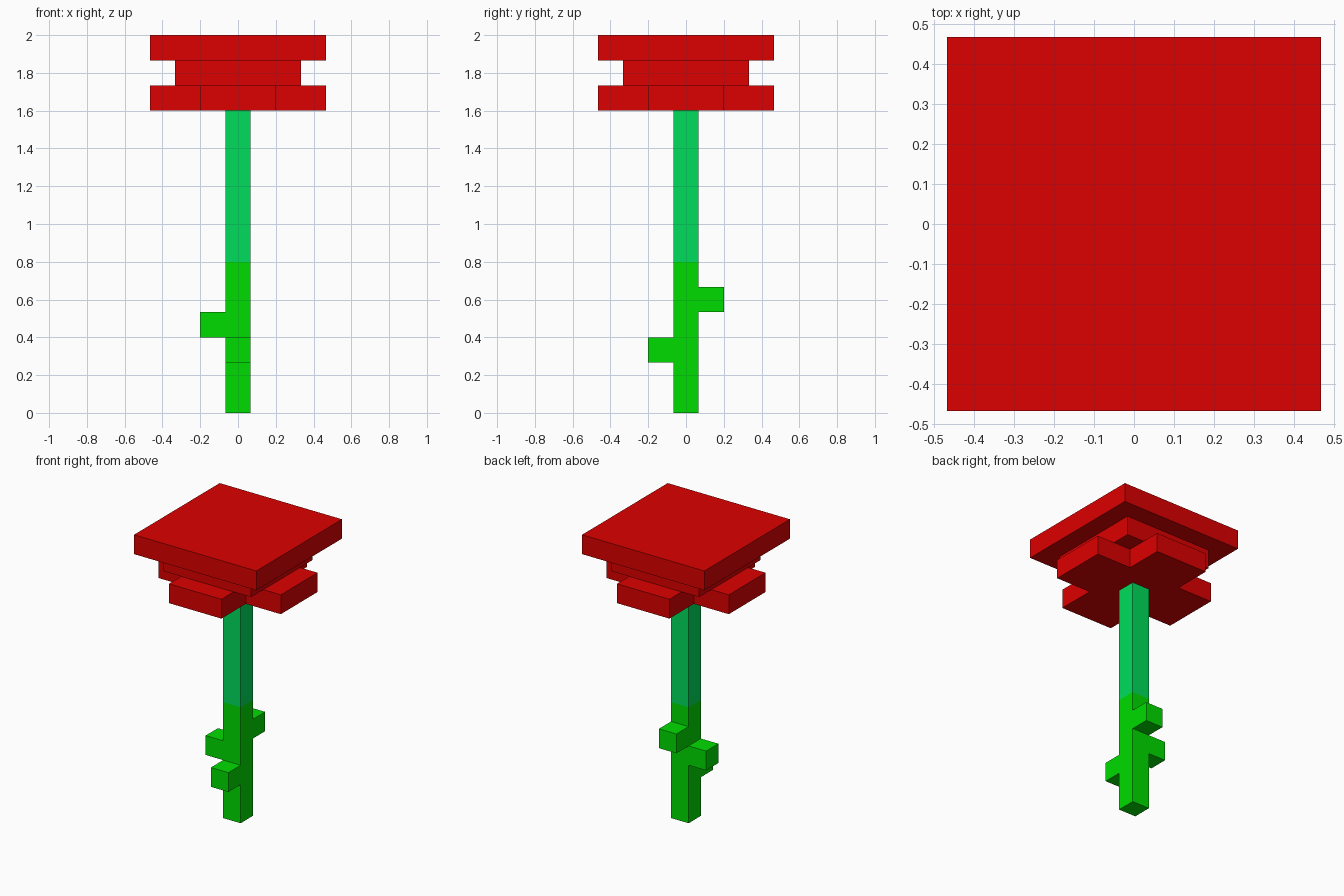
import bpy, bmesh

cube = bpy.data.objects.get("Cube")
if cube:
    bpy.data.objects.remove(cube)

U = 2 / 15  # one block; the flower is 15 blocks tall


def material(name, color):
    m = bpy.data.materials.new(name)
    m.use_nodes = True
    m.diffuse_color = (*color, 1)
    m.node_tree.nodes["Principled BSDF"].inputs["Base Color"].default_value = (*color, 1)
    return m


red = material("petal red", (0.72, 0, 0))
leaf_green = material("leaf green", (0, 0.72, 0))
stem_green = material("upper stem green", (0, 0.72, 0.105))


def prism(name, outline, bottom, top, *mats):
    """Extrude an outline, given in blocks, between two heights."""
    bm = bmesh.new()
    face = bm.faces.new([bm.verts.new((x * U, y * U, bottom * U)) for x, y in outline])
    side = bmesh.ops.extrude_face_region(bm, geom=[face])["geom"]
    verts = [v for v in side if isinstance(v, bmesh.types.BMVert)]
    bmesh.ops.translate(bm, verts=verts, vec=(0, 0, (top - bottom) * U))
    bmesh.ops.recalc_face_normals(bm, faces=bm.faces)
    mesh = bpy.data.meshes.new(name)
    bm.to_mesh(mesh)
    bm.free()
    for m in mats:
        mesh.materials.append(m)
    obj = bpy.data.objects.new(name, mesh)
    bpy.context.collection.objects.link(obj)
    return obj


def square(half, cx=0, cy=0):
    return [(cx + sx * half, cy + sy * half)
            for sx, sy in ((-1, -1), (1, -1), (1, 1), (-1, 1))]


# Stem, cut at mid height into two greens
stem = prism("stem", square(0.5), 0, 12, leaf_green, stem_green)
bm = bmesh.new()
bm.from_mesh(stem.data)
bmesh.ops.bisect_plane(bm, geom=bm.verts[:] + bm.edges[:] + bm.faces[:],
                       plane_co=(0, 0, 6 * U), plane_no=(0, 0, 1))
for f in bm.faces:
    f.material_index = int(f.calc_center_median().z > 6 * U)
bm.to_mesh(stem.data)
bm.free()

# Leaves climbing around the stem
for name, cx, cy, z in (("front_leaf", 0, -1, 2),
                        ("right_leaf", -1, 0, 3),
                        ("back_leaf", 0, 1, 4)):
    prism(name, square(0.5, cx, cy), z, z + 1, leaf_green)

# Cross-shaped lower petals: one notched corner mirrored to all four
cross = []
for sx, sy, flip in ((1, 1, False), (-1, 1, True), (-1, -1, False), (1, -1, True)):
    corner = [(3.5, 1.5), (1.5, 1.5), (1.5, 3.5)]
    cross += [(sx * x, sy * y) for x, y in (reversed(corner) if flip else corner)]
prism("lower_petals", cross, 12, 13, red)

# Middle and top petal slabs
prism("middle_petals", square(2.5), 13, 14, red)
prism("top_petals", square(3.5), 14, 15, red)
